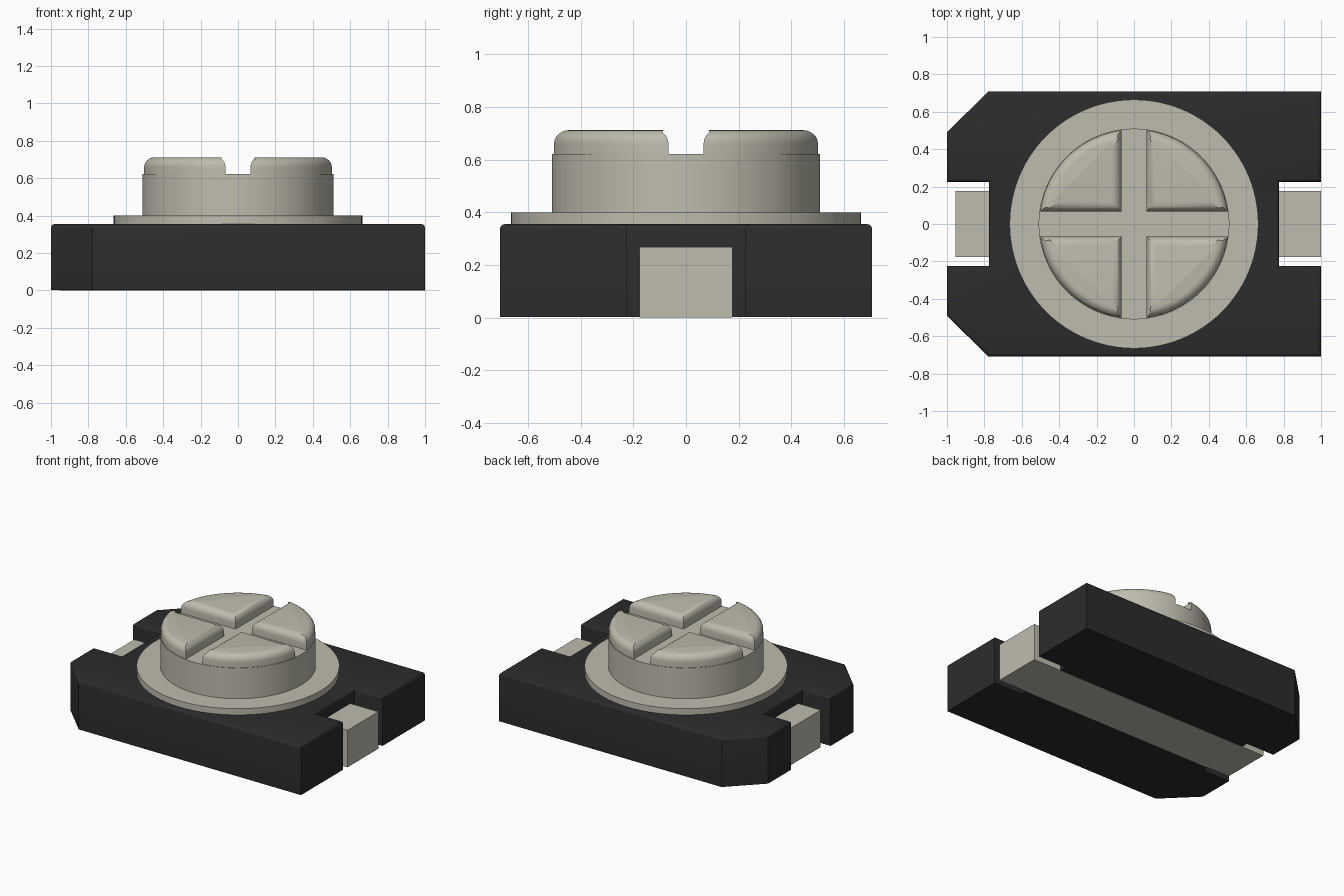
import bpy, bmesh, math

cube = bpy.data.objects.get("Cube")
if cube:
    bpy.data.objects.remove(cube, do_unlink=True)


def make_material(name, color):
    mat = bpy.data.materials.new(name)
    mat.use_nodes = True
    mat.diffuse_color = color
    mat.node_tree.nodes["Principled BSDF"].inputs["Base Color"].default_value = color
    return mat


black = make_material("black plastic", (0.025, 0.025, 0.025, 1))
metal = make_material("warm grey metal", (0.52, 0.50, 0.42, 1))


def prism(name, outline, bottom, top, mat, round_top=0.0, segments=4):
    """Extrude a counter-clockwise outline upward and round its top rim."""
    bm = bmesh.new()
    base = bm.faces.new([bm.verts.new((x, y, bottom)) for x, y in outline])
    ext = bmesh.ops.extrude_face_region(bm, geom=[base], use_keep_orig=True)
    for item in ext["geom"]:
        if isinstance(item, bmesh.types.BMVert):
            item.co.z = top
    bmesh.ops.recalc_face_normals(bm, faces=bm.faces)
    if round_top:
        rim = [e for e in bm.edges if all(abs(v.co.z - top) < 1e-5 for v in e.verts)]
        bmesh.ops.bevel(bm, geom=rim, offset=round_top, segments=segments,
                        profile=0.5, affect='EDGES')
    mesh = bpy.data.meshes.new(name)
    bm.to_mesh(mesh)
    bm.free()
    mesh.materials.append(mat)
    obj = bpy.data.objects.new(name, mesh)
    bpy.context.collection.objects.link(obj)
    bpy.ops.object.select_all(action='DESELECT')
    obj.select_set(True)
    bpy.context.view_layer.objects.active = obj
    bpy.ops.object.shade_smooth_by_angle(angle=math.radians(35))
    return obj


def arc(radius, start, end, steps):
    return [(radius * math.cos(start + (end - start) * i / steps),
             radius * math.sin(start + (end - start) * i / steps))
            for i in range(steps + 1)]


# Housing: notched at both ends, corners cut on one end
half = [(-0.775, 0.225), (-1, 0.225), (-1, 0.49), (-0.78, 0.708),
        (1, 0.708), (1, 0.225), (0.775, 0.225)]
outline = half + [(x, -y) for x, y in reversed(half)]
prism("housing", outline[::-1], 0.002, 0.355, black, 0.02, 3)

# Terminal strip running through the housing
w = 0.177
prism("terminal_strip", [(-0.955, -w), (1, -w), (1, w), (-0.955, w)], 0, 0.268, metal)

# Flange and rotor drum
circle = 2 * math.pi
prism("flange", arc(0.665, 0, circle, 96)[:-1], 0.34, 0.40, metal)
prism("rotor_drum", arc(0.51, 0, circle, 96)[:-1], 0.39, 0.622, metal)

# Four rounded pads leave the cross slot between them
s, r = 0.067, 0.506
a = math.asin(s / r)
pad_outline = [(s, s)] + arc(r, a, math.pi / 2 - a, 24)
for i in range(4):
    c, d = [(1, 0), (0, 1), (-1, 0), (0, -1)][i]
    turned = [(x * c - y * d, x * d + y * c) for x, y in pad_outline]
    prism("rotor_pad_%d" % (i + 1), turned, 0.615, 0.712, metal, 0.05, 6)
